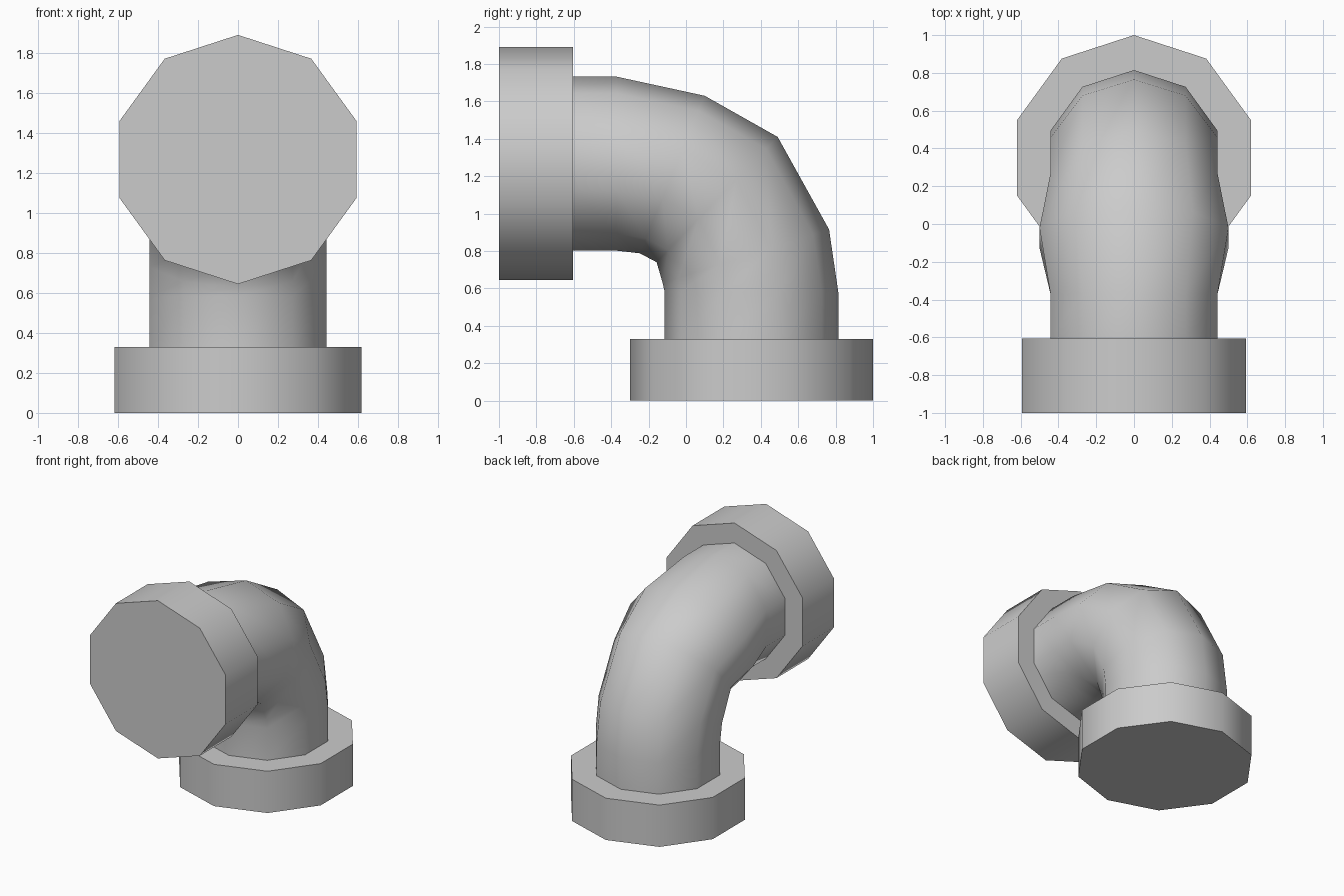
import bpy, bmesh, math
from mathutils import Vector

cube = bpy.data.objects.get("Cube")
if cube:
    bpy.data.objects.remove(cube, do_unlink=True)

SIDES = 10
GREY = (0.6, 0.6, 0.6, 1.0)
grey = bpy.data.materials.new("pipe grey")
grey.use_nodes = True
grey.diffuse_color = GREY
grey.node_tree.nodes["Principled BSDF"].inputs["Base Color"].default_value = GREY


def loft(name, rings, cap_end=False):
    """Skin decagon rings, each given as (outer (y, z), inner (y, z), x radius)."""
    bm = bmesh.new()
    loops = []
    for outer, inner, width in rings:
        outer, inner = Vector((0, *outer)), Vector((0, *inner))
        centre, arm = (outer + inner) / 2, (outer - inner) / 2
        angles = [math.tau * i / SIDES for i in range(SIDES)]
        loops.append([bm.verts.new(centre + arm * math.cos(a)
                                   + Vector((width * math.sin(a), 0, 0)))
                      for a in angles])
    for a, b in zip(loops, loops[1:]):
        for i in range(SIDES):
            j = (i + 1) % SIDES
            bm.faces.new((a[i], a[j], b[j], b[i]))
    if cap_end:
        bm.faces.new(loops[-1])
    bmesh.ops.recalc_face_normals(bm, faces=bm.faces)
    mesh = bpy.data.meshes.new(name)
    bm.to_mesh(mesh)
    bm.free()
    mesh.materials.append(grey)
    obj = bpy.data.objects.new(name, mesh)
    bpy.context.collection.objects.link(obj)
    bpy.ops.object.select_all(action='DESELECT')
    obj.select_set(True)
    bpy.context.view_layer.objects.active = obj
    bpy.ops.object.shade_smooth_by_angle(angle=math.radians(50))
    return obj


R = 0.465            # pipe radius
FRONT_Z = 1.267      # axis height of the front opening
BASE_Y = 0.35        # axis position of the lower opening


def front_ring(y, r):
    return (y, FRONT_Z + r), (y, FRONT_Z - r), r


def base_ring(z, r):
    return (BASE_Y + r, z), (BASE_Y - r, z), r


# Bent pipe
loft("elbow_pipe", [
    front_ring(-0.605, R),
    front_ring(-0.37, R),
    ((0.10, 1.63), (-0.247, 0.788), 0.526),
    ((0.49, 1.41), (-0.157, 0.74), R),
    ((0.765, 0.915), (-0.125, 0.63), R),
    ((0.815, 0.575), (-0.115, 0.585), R),
    base_ring(0.33, R),
])

# End collars
loft("front_collar", [front_ring(-0.605, R), front_ring(-0.605, 0.623),
                      front_ring(-1.0, 0.623)], cap_end=True)
loft("base_collar", [base_ring(0.33, R), base_ring(0.33, 0.65),
                     base_ring(0.0, 0.65)], cap_end=True)
